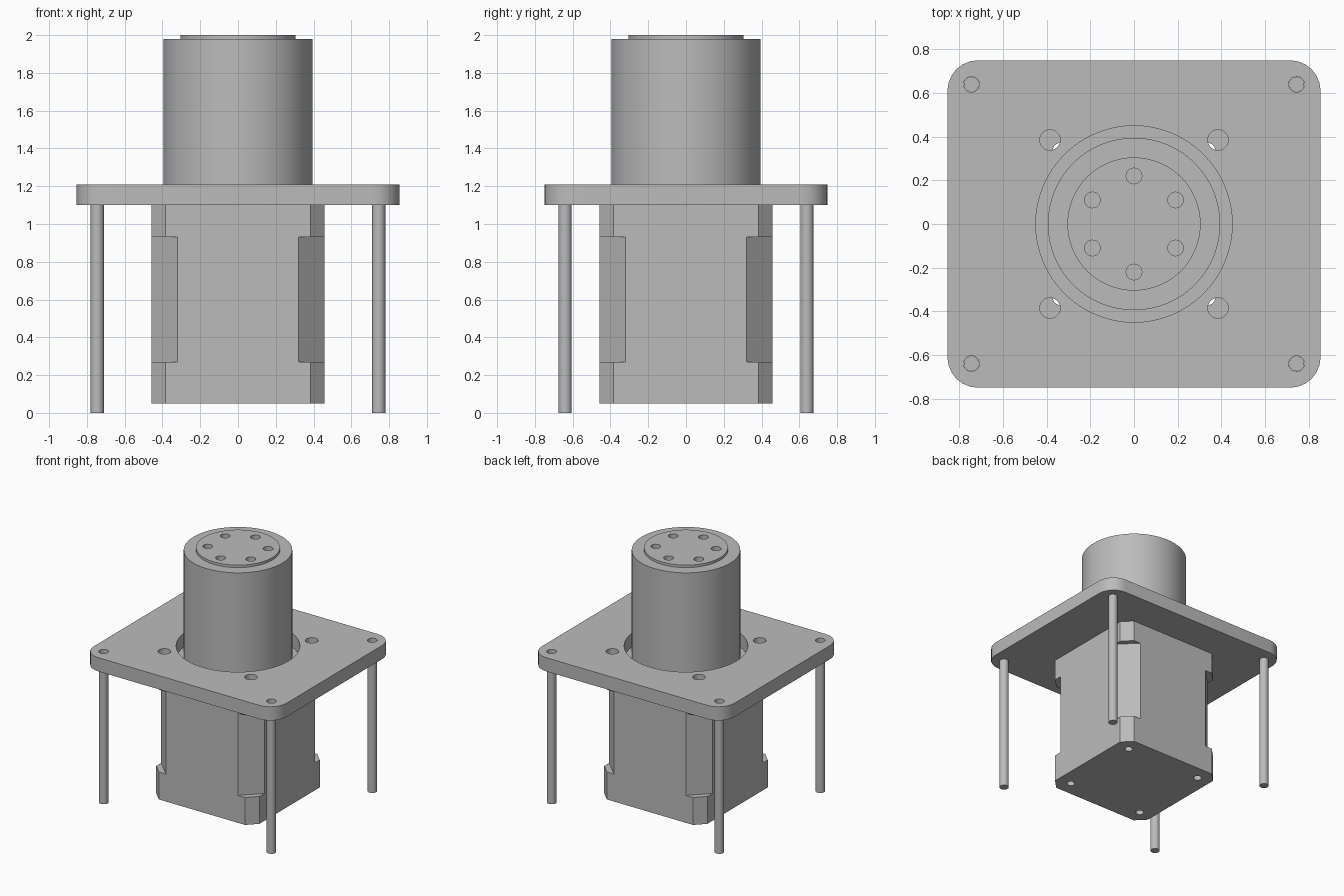
import bpy, bmesh, math
from mathutils import Matrix, Vector

cube = bpy.data.objects.get("Cube")
if cube:
    bpy.data.objects.remove(cube, do_unlink=True)

grey = bpy.data.materials.new("neutral_grey")
grey.use_nodes = True
colour = (0.5, 0.5, 0.5, 1)
grey.diffuse_color = colour
grey.node_tree.nodes["Principled BSDF"].inputs["Base Color"].default_value = colour

CORNERS = [(1, 1), (-1, 1), (-1, -1), (1, -1)]


def finish(name, bm):
    mesh = bpy.data.meshes.new(name)
    bm.normal_update()
    bm.to_mesh(mesh)
    bm.free()
    mesh.materials.append(grey)
    ob = bpy.data.objects.new(name, mesh)
    bpy.context.collection.objects.link(ob)
    return ob


def add_cylinder(bm, x, y, r, z0, z1, sides=24):
    bmesh.ops.create_cone(bm, cap_ends=True, segments=sides, radius1=r, radius2=r,
                          depth=z1 - z0, matrix=Matrix.Translation((x, y, (z0 + z1) / 2)))


def prism(name, outline, z0, z1):
    bm = bmesh.new()
    face = bm.faces.new([bm.verts.new((x, y, z0)) for x, y in outline])
    top = bmesh.ops.extrude_face_region(bm, geom=[face])["geom"]
    bmesh.ops.translate(bm, vec=(0, 0, z1 - z0),
                        verts=[v for v in top if isinstance(v, bmesh.types.BMVert)])
    bmesh.ops.recalc_face_normals(bm, faces=bm.faces)
    return finish(name, bm)


def cut(ob, cutter_bm):
    cutter = finish("cutter", cutter_bm)
    cutter.hide_render = True
    mod = ob.modifiers.new("cut", "BOOLEAN")
    mod.operation, mod.solver, mod.object = "DIFFERENCE", "EXACT", cutter
    shade(ob)
    bpy.ops.object.modifier_apply(modifier=mod.name)
    bpy.data.objects.remove(cutter, do_unlink=True)


def shade(ob):
    bpy.ops.object.select_all(action="DESELECT")
    ob.select_set(True)
    bpy.context.view_layer.objects.active = ob
    bpy.ops.object.shade_smooth_by_angle(angle=math.radians(30))


# Mounting plate: rounded rectangle with centre, screw and rod holes
W, D, R, STEPS = 0.855, 0.75, 0.14, 6
outline = []
for i, (sx, sy) in enumerate(CORNERS):
    for k in range(STEPS + 1):
        a = math.pi / 2 * (i + k / STEPS)
        outline.append((sx * (W - R) + R * math.cos(a), sy * (D - R) + R * math.sin(a)))
plate = prism("mounting_plate", outline, 1.1, 1.21)
bm = bmesh.new()
add_cylinder(bm, 0, 0, 0.45, 1.0, 1.3, 64)
for sx, sy in CORNERS:
    add_cylinder(bm, sx * 0.385, sy * 0.385, 0.047, 1.0, 1.3)
    add_cylinder(bm, sx * 0.745, sy * 0.64, 0.036, 1.0, 1.3)
cut(plate, bm)
shade(plate)

# Motor body: chamfered block with deeper corner notches and through holes
A, C = 0.458, 0.383
octagon = [(A, -C), (A, C), (C, A), (-C, A), (-A, C), (-A, -C), (-C, -A), (C, -A)]
motor = prism("motor_body", octagon, 0.05, 1.1)
bm = bmesh.new()
notch = (A + 0.32) / math.sqrt(2)
for i, (sx, sy) in enumerate(CORNERS):
    turn = Matrix.Rotation(math.pi / 4 + i * math.pi / 2, 4, "Z")
    box = turn @ Matrix.Translation((notch + 0.1, 0, 0.6)) @ Matrix.Diagonal((0.2, 0.5, 0.66, 1))
    bmesh.ops.create_cube(bm, size=1, matrix=box)
    add_cylinder(bm, sx * 0.34, sy * 0.34, 0.031, 0, 1.2)
cut(motor, bm)
shade(motor)

# Gearbox: stepped cylinder with six blind holes in the output face
bm = bmesh.new()
rings = []
for r, z in [(0.395, 1.1), (0.395, 1.98), (0.305, 1.98), (0.305, 2.0)]:
    rings.append([bm.verts.new((r * math.cos(t * math.tau / 64), r * math.sin(t * math.tau / 64), z))
                  for t in range(64)])
for lo, hi in zip(rings, rings[1:]):
    for t in range(64):
        n = (t + 1) % 64
        bm.faces.new((lo[t], lo[n], hi[n], hi[t]))
bm.faces.new(rings[0][::-1])
bm.faces.new(rings[-1])
gearbox = finish("gearbox", bm)
bm = bmesh.new()
for k in range(6):
    a = math.radians(30 + 60 * k)
    add_cylinder(bm, 0.22 * math.cos(a), 0.22 * math.sin(a), 0.036, 1.88, 2.1)
cut(gearbox, bm)
shade(gearbox)

# Support rods under the plate corners
for (sx, sy), place in zip(CORNERS, ["back_left", "back_right", "front_right", "front_left"]):
    bm = bmesh.new()
    add_cylinder(bm, sx * 0.745, sy * 0.64, 0.035, 0, 1.1)
    shade(finish("support_rod_" + place, bm))
